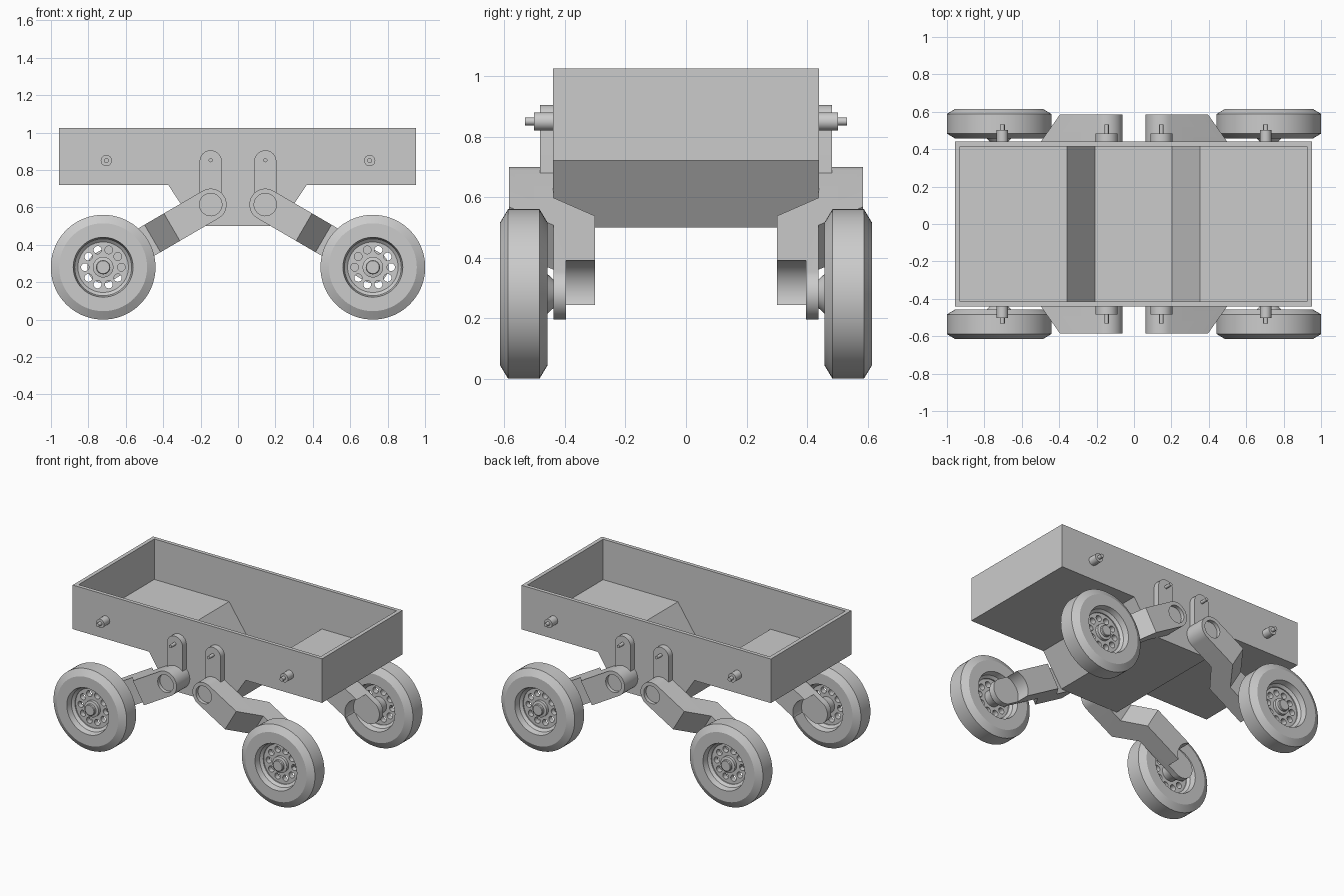
import bpy, bmesh, math
from mathutils import Matrix, Vector

old = bpy.data.objects.get("Cube")
if old:
    bpy.data.objects.remove(old, do_unlink=True)

grey = bpy.data.materials.new("plain_grey")
grey.use_nodes = True
GREY = (0.6, 0.6, 0.6, 1)
grey.diffuse_color = GREY
grey.node_tree.nodes["Principled BSDF"].inputs["Base Color"].default_value = GREY


def finish(bm, name):
    bmesh.ops.recalc_face_normals(bm, faces=bm.faces)
    mesh = bpy.data.meshes.new(name)
    bm.to_mesh(mesh)
    bm.free()
    mesh.materials.append(grey)
    ob = bpy.data.objects.new(name, mesh)
    bpy.context.collection.objects.link(ob)
    return ob


def prism(name, pts, lo, hi, axis="y"):
    """Extrude a 2D outline along y (outline in xz) or z (outline in xy)."""
    def at(p, h):
        return (p[0], h, p[1]) if axis == "y" else (p[0], p[1], h)
    bm = bmesh.new()
    face = bm.faces.new([bm.verts.new(at(p, lo)) for p in pts])
    ext = bmesh.ops.extrude_face_region(bm, geom=[face])
    verts = [g for g in ext["geom"] if isinstance(g, bmesh.types.BMVert)]
    move = Vector(at((0, 0), hi - lo))
    bmesh.ops.translate(bm, verts=verts, vec=move)
    return finish(bm, name)


def arc(cx, cz, r, a0, a1, n):
    return [(cx + r * math.cos(math.radians(a0 + (a1 - a0) * i / n)),
             cz + r * math.sin(math.radians(a0 + (a1 - a0) * i / n))) for i in range(n + 1)]


def disc(name, x, z, r, lo, hi, n=32):
    return prism(name, arc(x, z, r, 0, 360, n)[:-1], lo, hi)


def lathe(name, profile, n=72, closed=True):
    """Spin an (r, y) profile about the y axis."""
    bm = bmesh.new()
    rings = []
    for r, y in profile:
        rings.append([bm.verts.new((r * math.cos(t), y, r * math.sin(t)))
                      for t in (2 * math.pi * i / n for i in range(n))])
    pairs = list(zip(rings, rings[1:] + rings[:1])) if closed else list(zip(rings, rings[1:]))
    for a, b in pairs:
        for i in range(n):
            j = (i + 1) % n
            bm.faces.new((a[i], a[j], b[j], b[i]))
    if not closed:
        bm.faces.new(rings[0])
        bm.faces.new(rings[-1])
    return finish(bm, name)


def activate(ob):
    bpy.ops.object.select_all(action="DESELECT")
    ob.select_set(True)
    bpy.context.view_layer.objects.active = ob


def boolean(ob, tool, op="DIFFERENCE"):
    mod = ob.modifiers.new("cut", "BOOLEAN")
    mod.operation, mod.object, mod.solver = op, tool, "EXACT"
    activate(ob)
    bpy.ops.object.modifier_apply(modifier=mod.name)
    bpy.data.objects.remove(tool, do_unlink=True)


def smooth(ob):
    activate(ob)
    bpy.ops.object.shade_smooth_by_angle(angle=math.radians(30))


def four_corners(ob, base):
    """Mirror a part built at +x, +y to all four corners."""
    smooth(ob)
    for sx, xname in ((1, "left"), (-1, "right")):
        for sy, yname in ((-1, "front"), (1, "back")):
            mesh = ob.data.copy()
            mesh.transform(Matrix.Diagonal((sx, sy, 1, 1)))
            if sx * sy < 0:
                mesh.flip_normals()
            copy = bpy.data.objects.new(f"{base}_{yname}_{xname}", mesh)
            bpy.context.collection.objects.link(copy)
    bpy.data.objects.remove(ob, do_unlink=True)


# Open tub with a sunken trough in the middle
X0 = -0.003
outer = [(-.955, 1.025), (-.955, .72), (-.37, .72), (-.225, .5),
         (.225, .5), (.37, .72), (.955, .72), (.955, 1.025)]
inner = [(-.928, 1.1), (-.928, .745), (-.355, .745), (-.205, .525),
         (.205, .525), (.355, .745), (.928, .745), (.928, 1.1)]
tub = prism("tub", [(x + X0, z) for x, z in outer], -.44, .44)
boolean(tub, prism("tub_cutter", [(x + X0, z) for x, z in inner], -.414, .414))

# Suspension arms: cranked in plan, rounded in side view
PX, PZ, WX, WZ, R = .146, .615, .721, .28, .085
LEN = math.hypot(WX - PX, PZ - WZ)
ANGLE = math.atan2(PZ - WZ, WX - PX)
plan = [(-.1, .438), (.18, .438), (.30, .30), (.8, .30),
        (.8, .438), (.36, .438), (.24, .585), (-.1, .585)]
arm = prism("arm", plan, -.1, .1, axis="z")
boolean(arm, prism("arm_outline", arc(0, 0, R, 90, 270, 24) + arc(LEN, 0, R, -90, 90, 24),
                   .2, .7), "INTERSECT")
boolean(arm, disc("motor_cutter", LEN, 0, .113, .2, .396, 64))
boolean(arm, disc("pivot_cutter", 0, 0, .06, .56, .7, 40))
arm.data.transform(Matrix.Translation((PX, 0, PZ)) @ Matrix.Rotation(ANGLE, 4, "Y"))
four_corners(arm, "arm")

# Hanger brackets above the arm pivots, with a small pin
hanger = prism("hanger", arc(PX, .846, .059, 0, 180, 24) + arc(PX, PZ, .059, 180, 360, 24),
               .43, .483)
four_corners(hanger, "hanger")
four_corners(disc("hanger_pin", PX, .852, .011, .47, .532, 16), "hanger_pin")

# Stepped pegs near the tub ends
four_corners(disc("peg_base", .704, .85, .03, .43, .502, 24), "peg_base")
four_corners(disc("peg_tip", .704, .85, .013, .49, .532, 16), "peg_tip")

# Wheels: tyre, pierced rim disc, hub and stub axle
WY = .536
place = Matrix.Translation((WX, WY, WZ))
tyre = lathe("tyre", [(.16, .079), (.235, .079), (.28, .052), (.28, -.052), (.235, -.079),
                      (.16, -.079), (.152, -.04), (.135, -.025), (.135, .025), (.152, .04)])
rim = lathe("rim_disc", [(.14, .018), (.14, -.018), (.04, -.018), (.04, .018)])
for k in range(10):
    a = 2 * math.pi * k / 10
    boolean(rim, disc("hole_cutter", .097 * math.cos(a), .097 * math.sin(a), .021, -.1, .1, 20))
hub = lathe("hub", [(.034, .06), (.038, .056), (.038, .042), (.055, .038), (.055, -.04),
                    (.065, -.079), (.045, -.1)], 40, closed=False)
for ob, name in ((tyre, "tyre"), (rim, "rim_disc"), (hub, "hub")):
    ob.data.transform(place)
    four_corners(ob, name)
